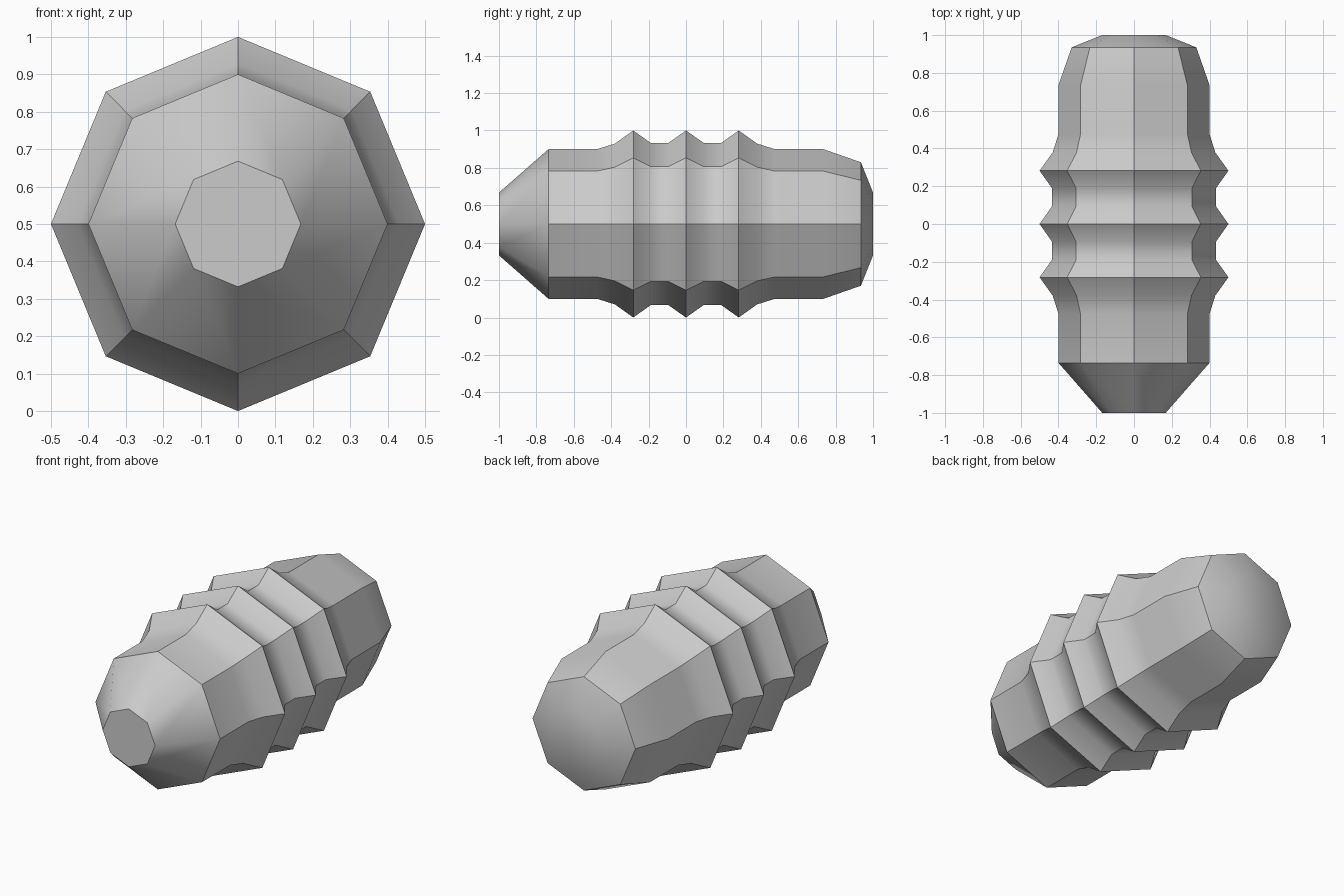
import bpy, bmesh, math

if "Cube" in bpy.data.objects:
    bpy.data.objects.remove(bpy.data.objects["Cube"])

SIDES = 8
CENTRE_Z = 0.5

# Profile along the body: (y, radius)
ribs_half = [(0.095, 0.433), (0.188, 0.433), (0.282, 0.5), (0.38, 0.43),
             (0.475, 0.4), (0.735, 0.4)]
nose = [(-1.0, 0.168)]
tail = [(0.935, 0.33), (1.0, 0.168)]
profile = (nose + [(-y, r) for y, r in reversed(ribs_half)]
           + [(0.0, 0.5)] + ribs_half + tail)


def lathe(name, points):
    bm = bmesh.new()
    rings = []
    for y, r in points:
        angles = [math.tau * i / SIDES for i in range(SIDES)]
        rings.append([bm.verts.new((r * math.cos(a), y, CENTRE_Z + r * math.sin(a)))
                      for a in angles])
    for a, b in zip(rings, rings[1:]):
        for i in range(SIDES):
            j = (i + 1) % SIDES
            bm.faces.new((a[i], a[j], b[j], b[i]))
    # Flat end caps
    bm.faces.new(rings[0])
    bm.faces.new(rings[-1])
    bmesh.ops.recalc_face_normals(bm, faces=bm.faces)
    mesh = bpy.data.meshes.new(name)
    bm.to_mesh(mesh)
    bm.free()
    obj = bpy.data.objects.new(name, mesh)
    bpy.context.collection.objects.link(obj)
    return obj


# Ribbed octagonal body with tapered nose and blunt tail
body = lathe("ribbed_body", profile)
bpy.context.view_layer.objects.active = body
body.select_set(True)
bpy.ops.object.shade_smooth_by_angle(angle=math.radians(36))
